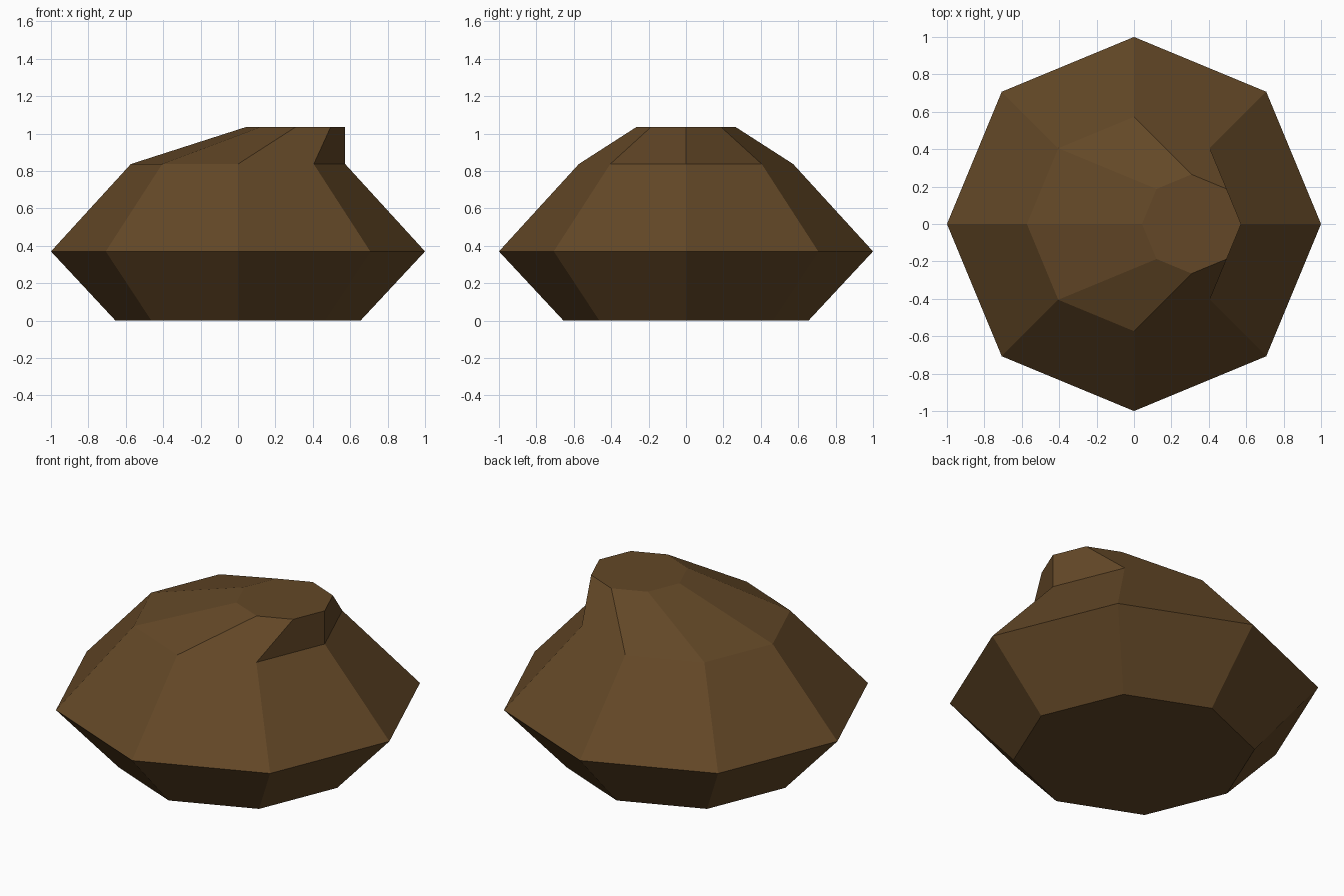
import bpy, bmesh, math

if "Cube" in bpy.data.objects:
    bpy.data.objects.remove(bpy.data.objects["Cube"])

SIDES = 8
# Each ring: centre x, radius, height
RINGS = [(0.0, 0.655, 0.0), (0.0, 1.0, 0.37), (0.0, 0.573, 0.837), (0.308, 0.265, 1.035)]

brown = bpy.data.materials.new("dark brown")
brown.diffuse_color = (0.125, 0.064, 0.02, 1)
brown.use_nodes = True
brown.node_tree.nodes["Principled BSDF"].inputs["Base Color"].default_value = brown.diffuse_color

# Loft the octagonal rings, with the top ring shifted to one side
bm = bmesh.new()
loops = []
for cx, r, z in RINGS:
    loops.append([bm.verts.new((cx + r * math.cos(math.tau * i / SIDES),
                                r * math.sin(math.tau * i / SIDES), z))
                  for i in range(SIDES)])
for low, high in zip(loops, loops[1:]):
    for i in range(SIDES):
        j = (i + 1) % SIDES
        bm.faces.new((low[i], low[j], high[j], high[i]))

# Flat bottom and top caps
bm.faces.new(list(reversed(loops[0])))
bm.faces.new(loops[-1])
bmesh.ops.recalc_face_normals(bm, faces=bm.faces)

mesh = bpy.data.meshes.new("swirled_mound")
bm.to_mesh(mesh)
bm.free()
mesh.materials.append(brown)
mound = bpy.data.objects.new("swirled_mound", mesh)
bpy.context.collection.objects.link(mound)
